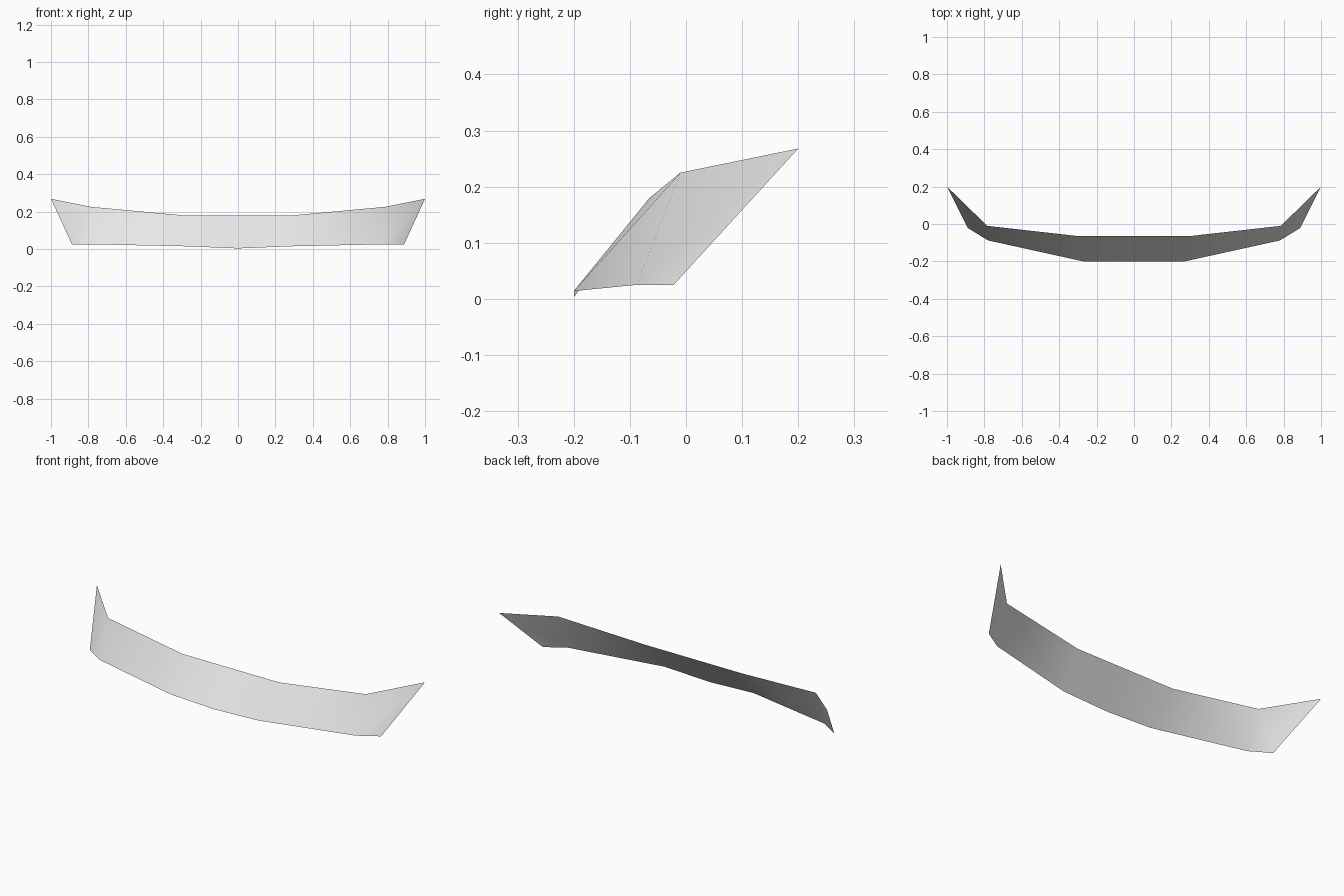
import bpy

cube = bpy.data.objects.get("Cube")
if cube:
    bpy.data.objects.remove(cube, do_unlink=True)

# One plain grey for the whole strip
grey = bpy.data.materials.new("light_grey")
grey.use_nodes = True
colour = (0.8, 0.8, 0.8, 1)
grey.diffuse_color = colour
grey.node_tree.nodes["Principled BSDF"].inputs["Base Color"].default_value = colour

# Upper and lower edges of the left half, from the centre out to the tip
upper = [(0, -0.065, 0.18), (0.295, -0.065, 0.18), (0.785, -0.01, 0.225), (1, 0.2, 0.268)]
lower = [(0, -0.2, 0.003), (0.27, -0.2, 0.014), (0.78, -0.088, 0.025), (0.888, -0.022, 0.025)]


def mirrored(edge):
    """Full edge running from the right tip to the left tip."""
    return [(-x, y, z) for x, y, z in reversed(edge[1:])] + edge


# Thin curved strip: one quad between each pair of edge points
top, bottom = mirrored(upper), mirrored(lower)
n = len(top)
faces = [(n + i, n + i + 1, i + 1, i) for i in range(n - 1)]
mesh = bpy.data.meshes.new("curved_strip")
mesh.from_pydata(top + bottom, [], faces)
mesh.materials.append(grey)
mesh.shade_smooth()
strip = bpy.data.objects.new("curved_strip", mesh)
bpy.context.collection.objects.link(strip)
